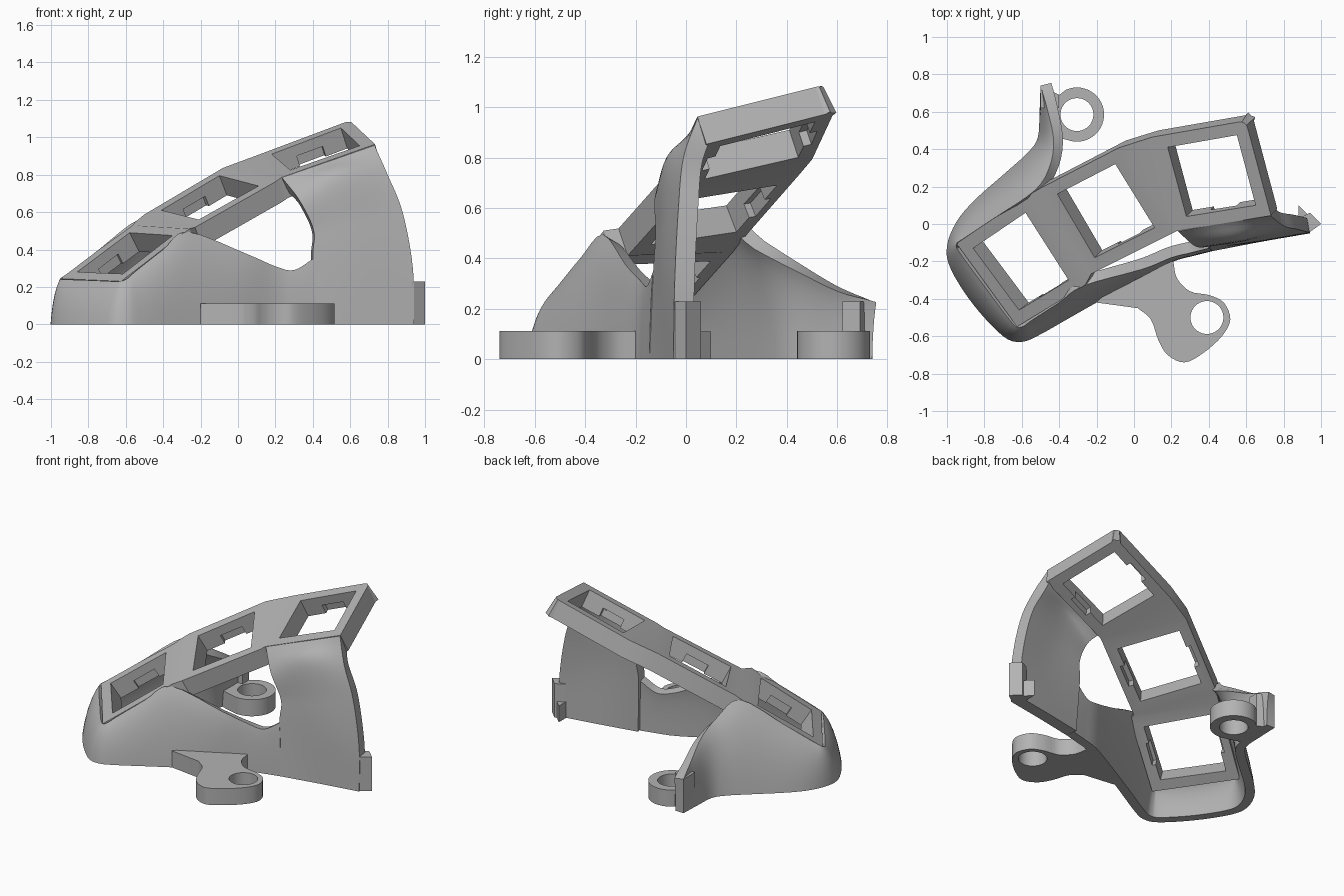
import bpy, bmesh, math
from mathutils import Vector, Matrix

cube = bpy.data.objects.get("Cube")
if cube:
    bpy.data.objects.remove(cube, do_unlink=True)

grey = bpy.data.materials.new("plain grey")
grey.use_nodes = True
COLOUR = (0.45, 0.45, 0.45, 1)
grey.diffuse_color = COLOUR
grey.node_tree.nodes["Principled BSDF"].inputs["Base Color"].default_value = COLOUR


def make(name, bm):
    mesh = bpy.data.meshes.new(name)
    bm.to_mesh(mesh)
    bm.free()
    ob = bpy.data.objects.new(name, mesh)
    bpy.context.collection.objects.link(ob)
    mesh.materials.append(grey)
    return ob


def activate(ob):
    bpy.ops.object.select_all(action='DESELECT')
    ob.select_set(True)
    bpy.context.view_layer.objects.active = ob


def smooth(ob, angle=35):
    activate(ob)
    bpy.ops.object.shade_smooth_by_angle(angle=math.radians(angle))


def thicken(ob, depth):
    activate(ob)
    mod = ob.modifiers.new("thickness", 'SOLIDIFY')
    mod.thickness, mod.offset, mod.use_even_offset = depth, -1, False
    bpy.ops.object.modifier_apply(modifier=mod.name)
    for v in ob.data.vertices:
        v.co.z = max(v.co.z, 0)


def cut(ob, cutter):
    activate(ob)
    mod = ob.modifiers.new("cut", 'BOOLEAN')
    mod.operation, mod.object, mod.solver = 'DIFFERENCE', cutter, 'EXACT'
    bpy.ops.object.modifier_apply(modifier=mod.name)
    bpy.data.objects.remove(cutter, do_unlink=True)


def spline(pts, n, closed=False):
    """Points on a smooth curve through pts."""
    pts = [Vector(p) for p in pts]
    count, out = len(pts), []
    for i in range(count if closed else count - 1):
        b, c = pts[i], pts[(i + 1) % count]
        a = pts[i - 1] if closed or i else b * 2 - c
        d = pts[(i + 2) % count] if closed or i + 2 < count else c * 2 - b
        for k in range(n):
            t = k / n
            out.append(0.5 * (b * 2 + (c - a) * t + (a * 2 - b * 5 + c * 4 - d) * t * t
                              + (b * 3 - a - c * 3 + d) * t ** 3))
    return out if closed else out + [pts[-1]]


def prism(name, outline, height):
    bm = bmesh.new()
    face = bm.faces.new([bm.verts.new((p[0], p[1], 0)) for p in outline])
    top = bmesh.ops.extrude_face_region(bm, geom=[face])["geom"]
    for v in top:
        if isinstance(v, bmesh.types.BMVert):
            v.co.z = height
    bmesh.ops.recalc_face_normals(bm, faces=bm.faces[:])
    return make(name, bm)


def shell(name, columns, depth):
    """Skin of columns running top to bottom, given a thickness."""
    bm = bmesh.new()
    grid = [[bm.verts.new(p) for p in col] for col in columns]
    for a, b in zip(grid, grid[1:]):
        for r in range(len(a) - 1):
            bm.faces.new((a[r + 1], b[r + 1], b[r], a[r]))
    ob = make(name, bm)
    thicken(ob, depth)
    smooth(ob)


def drop(top, foot, rows=9):
    """Rounded fall from a top point to the ground."""
    t, f = Vector(top), Vector((*foot, 0))
    c = t.lerp(f, 0.75)
    c.z = t.z * 0.72
    return [t * (1 - s) ** 2 + c * 2 * s * (1 - s) + f * s * s
            for s in (i / rows for i in range(rows + 1))]


# Three tilted socket frames joined into one strip: hole corners back-left,
# back-right, front-right, front-left
DEPTH, BORDER = 0.12, 0.07
sockets = [
    [(-.86, -.13, .28), (-.58, .06, .49), (-.35, -.30, .475), (-.615, -.46, .27)],
    [(-.41, .16, .61), (-.10, .32, .795), (.11, -.02, .74), (-.21, -.18, .56)],
    [(.18, .41, .91), (.55, .475, 1.05), (.65, .10, .955), (.28, .04, .825)],
]
bm = bmesh.new()
rims, axes = [], []
for holes in sockets:
    h = [Vector(p) for p in holes]
    u = (h[1] - h[0] + h[2] - h[3]).normalized()
    v = (h[3] - h[0] + h[2] - h[1]).normalized()
    axes.append((sum(h, Vector()) / 4, u, v))
    signs = ((-1, -1), (1, -1), (1, 1), (-1, 1))
    inner = [bm.verts.new(p) for p in h]
    outer = [bm.verts.new(p + (u * a + v * b) * BORDER) for p, (a, b) in zip(h, signs)]
    for i in range(4):
        j = (i + 1) % 4
        bm.faces.new((outer[i], outer[j], inner[j], inner[i]))
    rims.append(outer)
for a, b in zip(rims, rims[1:]):
    bm.faces.new((a[1], b[0], b[3], a[2]))
bmesh.ops.bevel(bm, geom=[rims[2][1]], offset=0.04, segments=4, affect='VERTICES',
                profile=0.5)
bm.normal_update()
for f in bm.faces:
    if f.normal.z < 0:
        f.normal_flip()
frame = make("socket_frame", bm)
thicken(frame, DEPTH)

# Clip notches in the lower half of each socket
for centre, u, v in axes:
    w = v.cross(u).normalized()
    v = w.cross(u) * -1
    turn = Matrix((u, v, w)).transposed().to_4x4()
    turn.translation = centre - w * 0.11
    bm = bmesh.new()
    bmesh.ops.create_cube(bm, size=1, matrix=turn @ Matrix.Diagonal((.15, .46, .1, 1)))
    bmesh.ops.recalc_face_normals(bm, faces=bm.faces[:])
    cut(frame, make("notch_cutter", bm))
smooth(frame, 20)

# Skirt wall: back arm, around the low end, then under the front opening
skirt = [
    ((-.50, .74, .23), (-.50, .74)), ((-.46, .60, .29), (-.505, .60)),
    ((-.43, .45, .38), (-.515, .46)), ((-.45, .31, .47), (-.57, .38)),
    ((-.53, .18, .56), (-.68, .28)), ((-.75, .03, .395), (-.85, .13)),
    ((-.90, -.07, .28), (-.95, .01)), ((-.95, -.11, .245), (-1, -.12)),
    ((-.92, -.17, .24), (-.98, -.24)), ((-.78, -.36, .235), (-.86, -.43)),
    ((-.65, -.53, .23), (-.70, -.60)), ((-.60, -.55, .24), (-.60, -.63)),
    ((-.54, -.51, .29), (-.50, -.59)), ((-.40, -.42, .40), (-.35, -.505)),
    ((-.27, -.33, .495), (-.20, -.42)), ((.05, -.24, .375), (0, -.31)),
    ((.20, -.18, .31), (.20, -.205)), ((.30, -.155, .29), (.32, -.17)),
    ((.40, -.13, .35), (.42, -.145)),
]
rows = zip(*[drop(t, f) for t, f in skirt])
shell("skirt_wall", list(zip(*[spline(row, 4) for row in rows])), 0.06)

# Tall front panel beside the opening
panel = [
    [(.235, -.04, .785), (.33, -.12, .66), (.405, -.12, .5), (.40, -.13, .35), (.42, -.145, 0)],
    [(.48, .005, .87), (.55, -.08, .79), (.62, -.09, .55), (.66, -.095, .34), (.68, -.095, 0)],
    [(.73, .045, .957), (.80, -.01, .80), (.88, -.03, .6), (.935, -.045, .3), (.94, -.05, 0)],
]
rows = zip(*[spline(col, 6) for col in panel])
shell("front_panel", list(zip(*[spline(row, 6) for row in rows])), 0.08)

# Locating tab at the end of the front panel
prism("end_tab", [(.93, -.05), (1, 0), (.94, .06), (.88, .03)], 0.23)
prism("end_tab_foot", [(.94, .04), (.88, .1), (.88, .02)], 0.11)


# Screw feet
def screw_foot(name, outline, centre):
    foot = prism(name, outline, 0.112)
    ring = [(centre[0] + 0.088 * math.cos(a), centre[1] + 0.088 * math.sin(a))
            for a in (i * math.tau / 40 for i in range(40))]
    cutter = prism("screw_hole_cutter", ring, 0.3)
    cutter.data.transform(Matrix.Translation((0, 0, -0.1)))
    cut(foot, cutter)
    smooth(foot)


front = [(.21, -.20), (.23, -.29), (.30, -.36), (.40, -.38), (.48, -.42), (.515, -.51),
         (.47, -.60), (.37, -.69), (.27, -.74), (.18, -.70), (.13, -.62), (.09, -.51), (.02, -.45)]
screw_foot("front_foot", [(p.x, p.y) for p in spline([(*p, 0) for p in front], 4)]
           + [(-.20, -.42), (-.15, -.36), (.15, -.2)], (.39, -.5))
back = [(-.305 + .145 * math.cos(a), .585 + .145 * math.sin(a))
        for a in (math.radians(d) for d in range(-110, 116, 8))]
screw_foot("back_foot", back + [(-.40, .69), (-.46, .69), (-.46, .48), (-.40, .46)], (-.305, .585))

# Squared end post of the back arm
prism("back_arm_post", [(-.50, .74), (-.50, .62), (-.40, .62), (-.40, .69)], 0.23)
